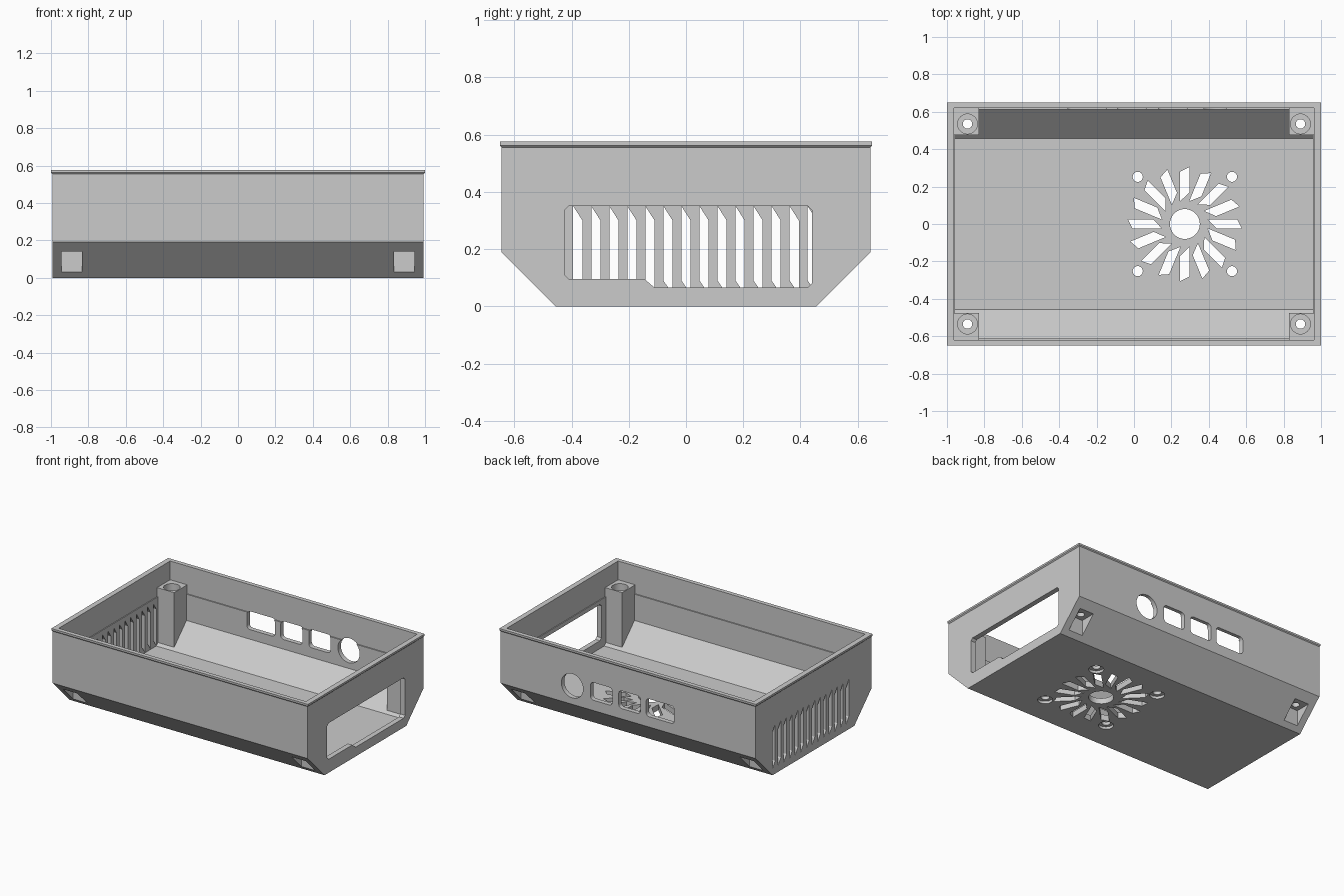
import bpy, bmesh, math
from mathutils import Vector

if "Cube" in bpy.data.objects:
    bpy.data.objects.remove(bpy.data.objects["Cube"], do_unlink=True)

grey = bpy.data.materials.new("plain grey")
grey.use_nodes = True
grey.diffuse_color = (0.6, 0.6, 0.6, 1)
grey.node_tree.nodes["Principled BSDF"].inputs["Base Color"].default_value = (0.6, 0.6, 0.6, 1)

# Maps profile coordinates (a, b) and depth c to x, y, z for each extrusion axis
PLACE = {
    "x": lambda a, b, c: (c, a, b),
    "y": lambda a, b, c: (a, c, b),
    "z": lambda a, b, c: (a, b, c),
}


def make(name, bm):
    bmesh.ops.recalc_face_normals(bm, faces=bm.faces)
    mesh = bpy.data.meshes.new(name)
    bm.to_mesh(mesh)
    bm.free()
    mesh.materials.append(grey)
    obj = bpy.data.objects.new(name, mesh)
    bpy.context.collection.objects.link(obj)
    return obj


def prisms(name, axis, profiles, lo, hi):
    """Extrude separate closed profiles along one axis into a single object."""
    bm = bmesh.new()
    for pts in profiles:
        low = [bm.verts.new(PLACE[axis](a, b, lo)) for a, b in pts]
        face = bm.faces.new(low)
        out = bmesh.ops.extrude_face_region(bm, geom=[face], use_keep_orig=True)
        moved = [v for v in out["geom"] if isinstance(v, bmesh.types.BMVert)]
        shift = Vector(PLACE[axis](0, 0, hi - lo))
        bmesh.ops.translate(bm, verts=moved, vec=shift)
    return make(name, bm)


def combine(target, tool, operation="DIFFERENCE"):
    mod = target.modifiers.new("combine", "BOOLEAN")
    mod.operation = operation
    mod.solver = "EXACT"
    mod.object = tool
    bpy.context.view_layer.objects.active = target
    bpy.ops.object.modifier_apply(modifier=mod.name)
    bpy.data.objects.remove(tool, do_unlink=True)


def rect(x0, y0, x1, y1):
    return [(x0, y0), (x1, y0), (x1, y1), (x0, y1)]


def circle(cx, cy, r, n=32):
    return [(cx + r * math.cos(math.tau * i / n), cy + r * math.sin(math.tau * i / n))
            for i in range(n)]


def rounded(cx, cy, w, h, r=0.025, n=5):
    pts = []
    for q, (sx, sy) in enumerate([(1, 1), (-1, 1), (-1, -1), (1, -1)]):
        for i in range(n + 1):
            t = math.pi / 2 * (q + i / n)
            pts.append((cx + sx * (w / 2 - r) + r * math.cos(t),
                        cy + sy * (h / 2 - r) + r * math.sin(t)))
    return pts


def tray(bottom, wide, z0, z1, z2):
    """Cross-section with a flat bottom, sloped lower sides and upright walls."""
    return [(-bottom, z0), (bottom, z0), (wide, z1), (wide, z2), (-wide, z2), (-wide, z1)]


# Outer body with sloped lower sides
case = prisms("case", "x", [tray(0.455, 0.645, 0, 0.19, 0.565)], -0.993, 0.993)

# Rim that flares out slightly at the top
bm = bmesh.new()
rings = [[bm.verts.new((x, y, z)) for x, y in rect(-w, -d, w, d)]
         for w, d, z in [(0.99, 0.642, 0.552), (1, 0.65, 0.562), (1, 0.65, 0.575)]]
for a, b in zip(rings, rings[1:]):
    for i in range(4):
        j = (i + 1) % 4
        bm.faces.new((a[i], a[j], b[j], b[i]))
bm.faces.new(rings[0])
bm.faces.new(rings[-1])
combine(case, make("rim", bm), "UNION")

# Hollow interior with a narrow ledge around the walls
combine(case, prisms("lower_hollow", "x", [tray(0.457, 0.612, 0.04, 0.195, 0.45)], -0.957, 0.957))
combine(case, prisms("upper_hollow", "z", [rect(-0.963, -0.62, 0.963, 0.62)], 0.38, 0.7))

# Corner posts
post = [(0.475, 0.03), (0.63, 0.185), (0.63, 0.443), (0.475, 0.443)]
mirrored = [(-y, z) for y, z in post]
for lo, hi in [(-0.975, -0.83), (0.83, 0.975)]:
    combine(case, prisms("posts", "x", [post, mirrored], lo, hi), "UNION")

# Screw pockets in the slopes, then screw holes and wider bores in the posts
corners = [(sx * 0.89, sy * 0.535) for sx in (-1, 1) for sy in (-1, 1)]
pockets = [rect(s * 0.89 - 0.055, 0.03, s * 0.89 + 0.055, 0.14) for s in (-1, 1)]
for lo, hi in [(-0.7, -0.485), (0.485, 0.7)]:
    combine(case, prisms("pockets", "y", pockets, lo, hi))
combine(case, prisms("screw_holes", "z", [circle(x, y, 0.025) for x, y in corners], 0.1, 0.5))
combine(case, prisms("bores", "z", [circle(x, y, 0.053) for x, y in corners], 0.3, 0.5))

# Large stepped window in the left wall
window = [(-0.425, 0.11), (-0.41, 0.095), (-0.145, 0.095), (-0.11, 0.065), (0.425, 0.065),
          (0.44, 0.08), (0.44, 0.335), (0.425, 0.35), (-0.41, 0.35), (-0.425, 0.335)]
combine(case, prisms("side_window", "x", [window], 0.9, 1.1))

# Row of slanted vent slots in the right wall
slots = []
for i in range(14):
    y = -0.394 + 0.063 * i
    slots.append([(y, 0.09), (y + 0.032, 0.043), (y + 0.032, 0.3), (y, 0.35)])
combine(case, prisms("side_vents", "x", slots, -1.1, -0.9))

# Openings in the back wall
openings = [circle(0.435, 0.32, 0.085), rounded(0.208, 0.325, 0.17, 0.125),
            rounded(-0.012, 0.325, 0.17, 0.125), rounded(-0.25, 0.325, 0.22, 0.125)]
combine(case, prisms("back_openings", "y", openings, 0.55, 0.75))

# Fan grille in the floor: hub hole, ring of slanted slots, four screw holes
fan_x = 0.272
blade = [(0.28, 0.025), (0.305, -0.025), (0.17, -0.025), (0.122, 0.025)]
grille = [circle(fan_x, 0, 0.08)]
for i in range(16):
    c, s = math.cos(math.tau * i / 16), math.sin(math.tau * i / 16)
    grille.append([(fan_x + r * c - t * s, r * s + t * c) for r, t in blade])
mounts = [(fan_x + sx * 0.252, sy * 0.252) for sx in (-1, 1) for sy in (-1, 1)]
grille += [circle(x, y, 0.027) for x, y in mounts]
combine(case, prisms("fan_grille", "z", grille, -0.1, 0.1))
combine(case, prisms("fan_recesses", "z", [circle(x, y, 0.048) for x, y in mounts], -0.1, 0.018))

# Smooth the round holes and keep every corner sharp
bpy.ops.object.select_all(action="DESELECT")
case.select_set(True)
bpy.context.view_layer.objects.active = case
bpy.ops.object.shade_smooth_by_angle(angle=math.radians(25))
